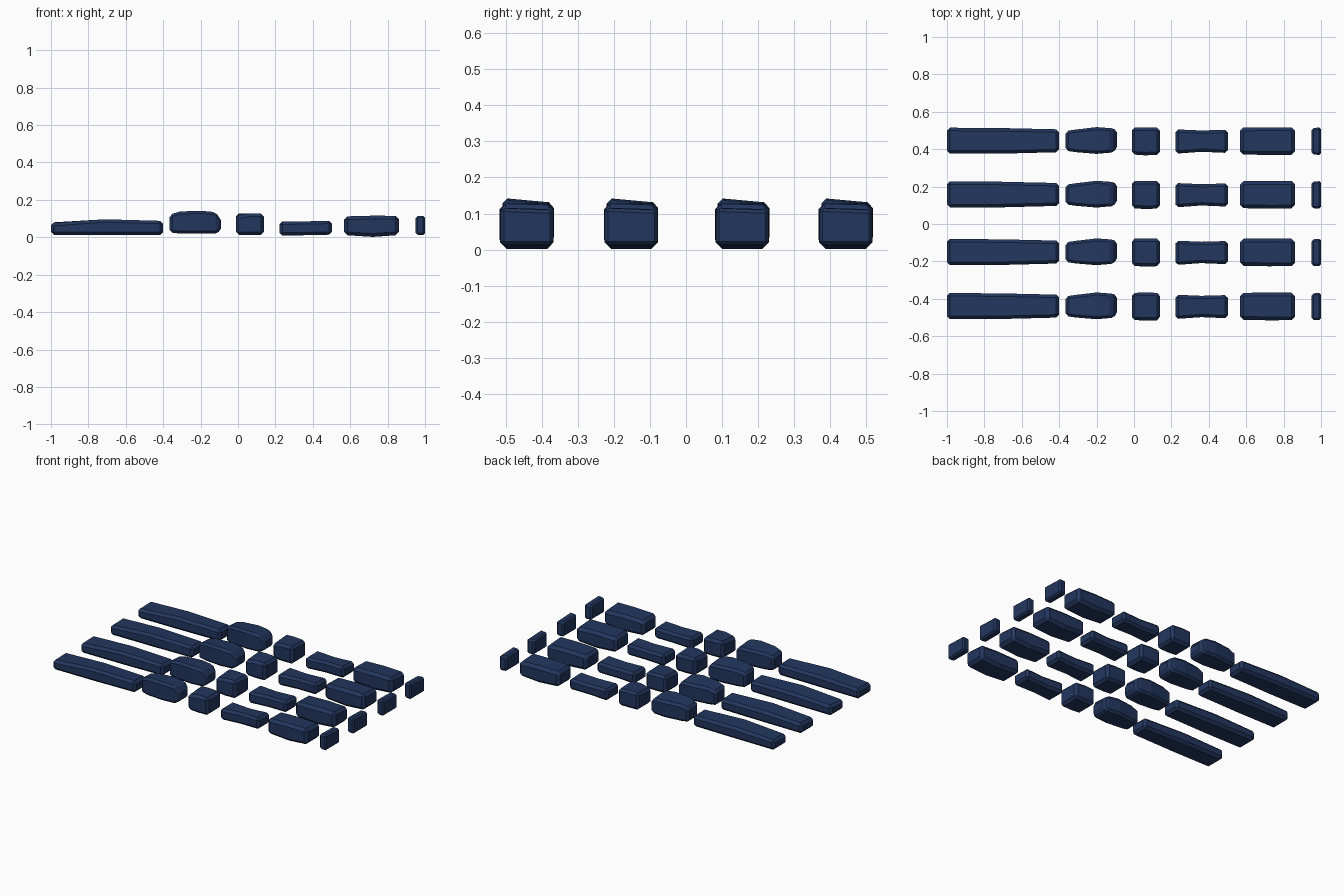
import bpy, bmesh, math

navy = bpy.data.materials.new("navy stone")
navy.diffuse_color = (0.016, 0.037, 0.112, 1)

# Row centres along y
ROWS = [-0.442, -0.153, 0.155, 0.442]

# Each stone: name, bevel width, cross sections along x:
# (x, front y, back y, bottom z, top z at front, top z at back)
STONES = [
    ("long_stone", 0.016, [
        (-1.0, -.066, .073, .013, .076, .080),
        (-.71, -.066, .071, .013, .097, .090),
        (-.40, -.058, .064, .012, .088, .084)]),
    ("hexagonal_stone", 0.014, [
        (-.365, -.050, .055, .025, .122, .116),
        (-.31, -.058, .063, .020, .139, .130),
        (-.20, -.067, .076, .020, .143, .130),
        (-.12, -.060, .070, .020, .136, .124),
        (-.09, -.042, .060, .035, .090, .085)]),
    ("cube_stone", 0.016, [
        (-.012, -.070, .074, .014, .112, .128),
        (.06, -.075, .075, .012, .128, .128),
        (.138, -.072, .074, .012, .128, .122)]),
    ("curved_stone", 0.015, [
        (.222, -.066, .064, .009, .083, .085),
        (.36, -.056, .058, .011, .086, .080),
        (.502, -.062, .062, .014, .088, .085)]),
    ("wide_stone", 0.018, [
        (.567, -.070, .074, .012, .112, .108),
        (.72, -.073, .075, .002, .116, .112),
        (.86, -.072, .075, .012, .116, .106)]),
    ("end_stone", 0.010, [
        (.950, -.070, .070, .014, .113, .110),
        (1.0, -.073, .075, .012, .116, .110)]),
]


def stone_mesh(name, sections):
    """Loft four-sided sections along x and cap both ends."""
    bm = bmesh.new()
    rings = []
    for x, y0, y1, zb, zf, zk in sections:
        pts = [(y0, zb), (y1, zb), (y1, zk), (y0, zf)]
        rings.append([bm.verts.new((x, y, z)) for y, z in pts])
    for a, b in zip(rings, rings[1:]):
        for i in range(4):
            j = (i + 1) % 4
            bm.faces.new((a[i], a[j], b[j], b[i]))
    bm.faces.new(rings[0])
    bm.faces.new(rings[-1])
    bmesh.ops.recalc_face_normals(bm, faces=bm.faces)
    mesh = bpy.data.meshes.new(name)
    bm.to_mesh(mesh)
    bm.free()
    mesh.materials.append(navy)
    return mesh


# Repeat every stone in the four rows, with chipped edges
for name, width, sections in STONES:
    mesh = stone_mesh(name, sections)
    for r, y in enumerate(ROWS):
        ob = bpy.data.objects.new(f"{name}_row_{r + 1}", mesh)
        ob.location.y = y
        bpy.context.collection.objects.link(ob)
        bev = ob.modifiers.new("worn edges", "BEVEL")
        bev.width = width
        bev.segments = 1
        bev.limit_method = "ANGLE"
        bev.angle_limit = math.radians(40)
